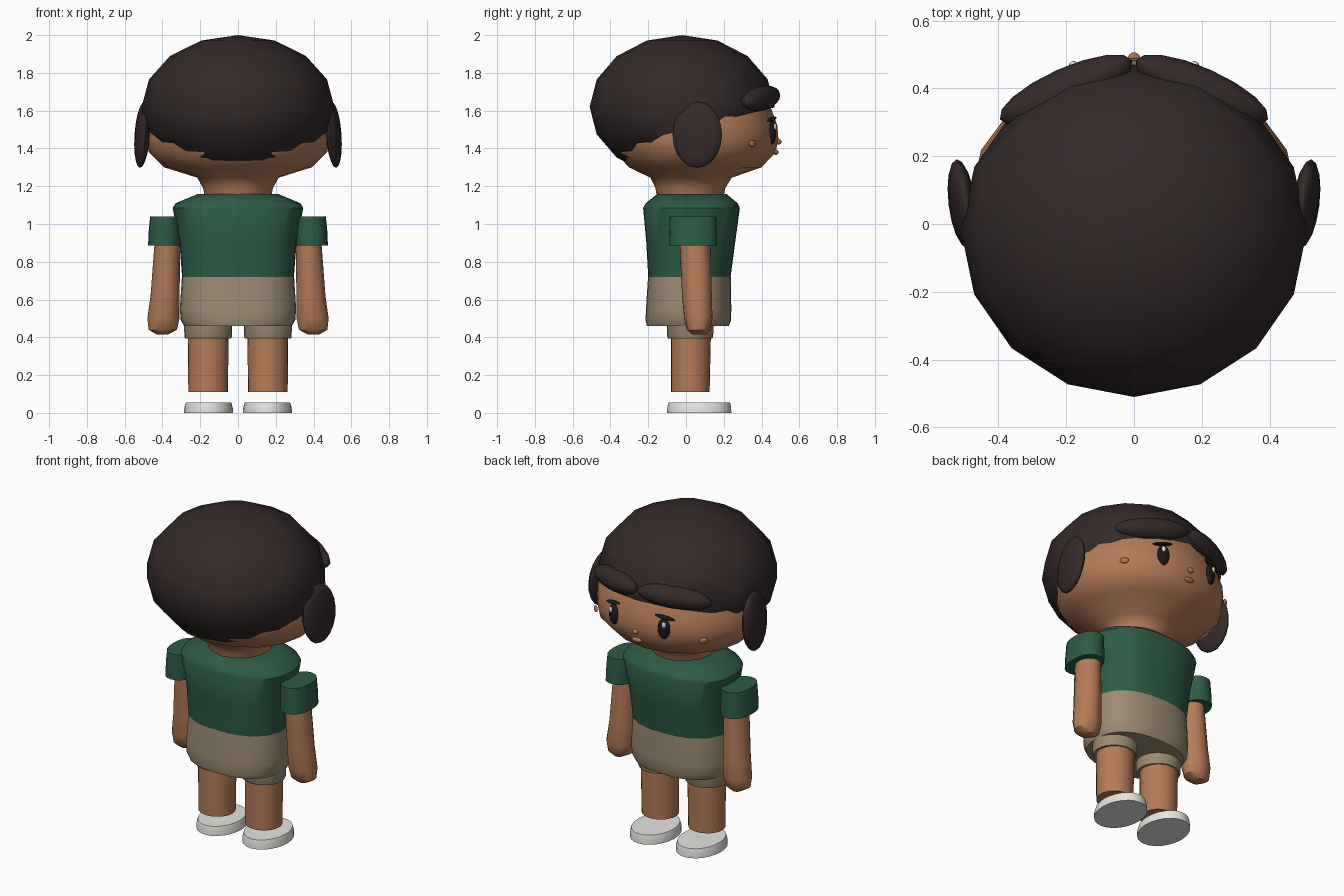
import bpy, bmesh, math
from mathutils import Matrix, Vector, Euler

cube = bpy.data.objects.get("Cube")
if cube:
    bpy.data.objects.remove(cube, do_unlink=True)


def material(name, rgb, rough=0.8):
    m = bpy.data.materials.new(name)
    m.use_nodes = True
    m.diffuse_color = (*rgb, 1)
    node = m.node_tree.nodes["Principled BSDF"]
    node.inputs["Base Color"].default_value = (*rgb, 1)
    node.inputs["Roughness"].default_value = rough
    return m


HAIR = material("dark brown hair", (0.035, 0.022, 0.022))
SKIN = material("warm brown skin", (0.46, 0.20, 0.095))
CHEEK = material("cheek brown", (0.42, 0.17, 0.08))
GREEN = material("green cloth", (0.027, 0.105, 0.06))
TAN = material("tan cloth", (0.33, 0.26, 0.17))
WHITE = material("off white", (0.78, 0.78, 0.75))
BLACK = material("eye black", (0.012, 0.01, 0.01))


def finish(name, bm, mat, angle=40):
    bmesh.ops.recalc_face_normals(bm, faces=bm.faces)
    me = bpy.data.meshes.new(name)
    bm.to_mesh(me)
    bm.free()
    me.materials.append(mat)
    ob = bpy.data.objects.new(name, me)
    bpy.context.collection.objects.link(ob)
    bpy.ops.object.select_all(action="DESELECT")
    ob.select_set(True)
    bpy.context.view_layer.objects.active = ob
    bpy.ops.object.shade_smooth_by_angle(angle=math.radians(angle))
    return ob


def loft(name, rings, mat, n=24, power=2.0, angle=40):
    """Stack of rounded rings: z, centre x, centre y, radius x, radius y."""
    bm = bmesh.new()
    loops = []
    for z, cx, cy, rx, ry in rings:
        loop = []
        for i in range(n):
            t = math.tau * i / n
            c, s = math.cos(t), math.sin(t)
            x = math.copysign(abs(c) ** (2 / power), c)
            y = math.copysign(abs(s) ** (2 / power), s)
            loop.append(bm.verts.new((cx + rx * x, cy + ry * y, z)))
        loops.append(loop)
    for a, b in zip(loops, loops[1:]):
        for i in range(n):
            j = (i + 1) % n
            bm.faces.new((a[i], a[j], b[j], b[i]))
    bm.faces.new(loops[0])
    bm.faces.new(loops[-1])
    return finish(name, bm, mat, angle)


def ellipsoid(name, loc, radii, mat, rot=(0, 0, 0), u=16, v=10):
    bm = bmesh.new()
    bmesh.ops.create_uvsphere(bm, u_segments=u, v_segments=v, radius=1)
    turn = Euler([math.radians(a) for a in rot]).to_matrix().to_4x4()
    bm.transform(Matrix.Translation(loc) @ turn @ Matrix.Diagonal((*radii, 1)))
    return finish(name, bm, mat, 60)


# Head and neck
profile = [(1.14, .175), (1.19, .185), (1.245, .215), (1.30, .39), (1.38, .472),
           (1.45, .488), (1.52, .482), (1.60, .45), (1.75, .39), (1.87, .25)]
loft("head", [(z, 0, .05 * min(1, r / .4), r, r * (.9 if r > .3 else 1))
              for z, r in profile], SKIN, n=16, angle=70)

# Hair cap, trimmed along a hairline that drops towards the nape
bm = bmesh.new()
bmesh.ops.create_uvsphere(bm, u_segments=16, v_segments=8, radius=1)
bm.transform(Matrix.Translation((0, -.02, 1.62)) @ Matrix.Diagonal((.51, .49, .38, 1)))
lines = [(1.50, .25), (1.545, .7)]
for z0, slope in lines:
    bmesh.ops.bisect_plane(bm, geom=bm.verts[:] + bm.edges[:] + bm.faces[:],
                           plane_co=(0, 0, z0), plane_no=Vector((0, -slope, 1)))
low = []
for f in bm.faces:
    c = f.calc_center_median()
    if c.z < min(z0 + slope * c.y for z0, slope in lines):
        low.append(f)
bmesh.ops.delete(bm, geom=low, context="FACES")
finish("hair_cap", bm, HAIR, 70)

# Shirt and shorts body
loft("shirt", [(.72, 0, .018, .296, .218), (.90, 0, .025, .31, .235),
               (1.085, 0, .029, .346, .256), (1.11, 0, .03, .33, .243),
               (1.16, 0, .031, .21, .182)], GREEN, n=32, power=2.4)
loft("shorts", [(.46, 0, .01, .285, .217), (.49, 0, .012, .303, .226),
                (.55, 0, .014, .308, .226), (.72, 0, .018, .297, .219)],
     TAN, n=32, power=2.4)

for side, s in (("left", 1), ("right", -1)):
    # Arm, hand and sleeve
    loft(side + "_arm", [(z, s * x, y, rx, ry) for z, x, y, rx, ry in (
        (.415, .40, .07, .03, .035), (.44, .398, .066, .075, .062),
        (.50, .395, .065, .085, .075), (.62, .386, .058, .077, .079),
        (.95, .372, .045, .066, .081))], SKIN, n=16)
    loft(side + "_sleeve", [(.885, s * .39, .037, .086, .128),
                            (.96, s * .388, .037, .085, .126),
                            (1.04, s * .385, .037, .08, .123)], GREEN, n=20, power=2.3)

    # Trouser cuff, leg and shoe
    loft(side + "_cuff", [(.395, s * .158, .022, .122, .117), (.405, s * .158, .022, .126, .122),
                          (.50, s * .158, .022, .128, .124)], TAN)
    loft(side + "_leg", [(.11, s * .158, .023, .105, .102),
                         (.42, s * .158, .026, .108, .106)], SKIN)
    loft(side + "_shoe", [(0, s * .156, .07, .13, .17), (.03, s * .156, .07, .128, .169),
                          (.055, s * .156, .07, .12, .163)], WHITE)

    # Side hair bun
    ellipsoid(side + "_bun", (s * .507, .06, 1.472), (.038, .132, .175), HAIR,
              rot=(0, s * -4, s * -7))

    # Fringe lock swept along the brow
    ellipsoid(side + "_fringe", (s * .2, .395, 1.665), (.215, .065, .065), HAIR,
              rot=(0, s * 6, s * -24))

    # Eye, highlight and lash
    ellipsoid(side + "_eye", (s * .17, .456, 1.485), (.036, .02, .062), BLACK,
              rot=(0, 0, s * -18))
    ellipsoid(side + "_eye_highlight", (s * .18, .472, 1.515), (.012, .008, .018), WHITE,
              rot=(0, 0, s * -18))
    ellipsoid(side + "_lash", (s * .175, .455, 1.555), (.06, .018, .009), BLACK,
              rot=(0, s * 10, s * -18))

    # Cheek mark
    ellipsoid(side + "_cheek", (s * .365, .352, 1.425), (.026, .01, .018), CHEEK,
              rot=(0, 0, s * -45))

# Nose and mouth
ellipsoid("nose", (0, .488, 1.435), (.018, .018, .015), CHEEK)
ellipsoid("mouth", (0, .475, 1.38), (.034, .015, .014), CHEEK)
